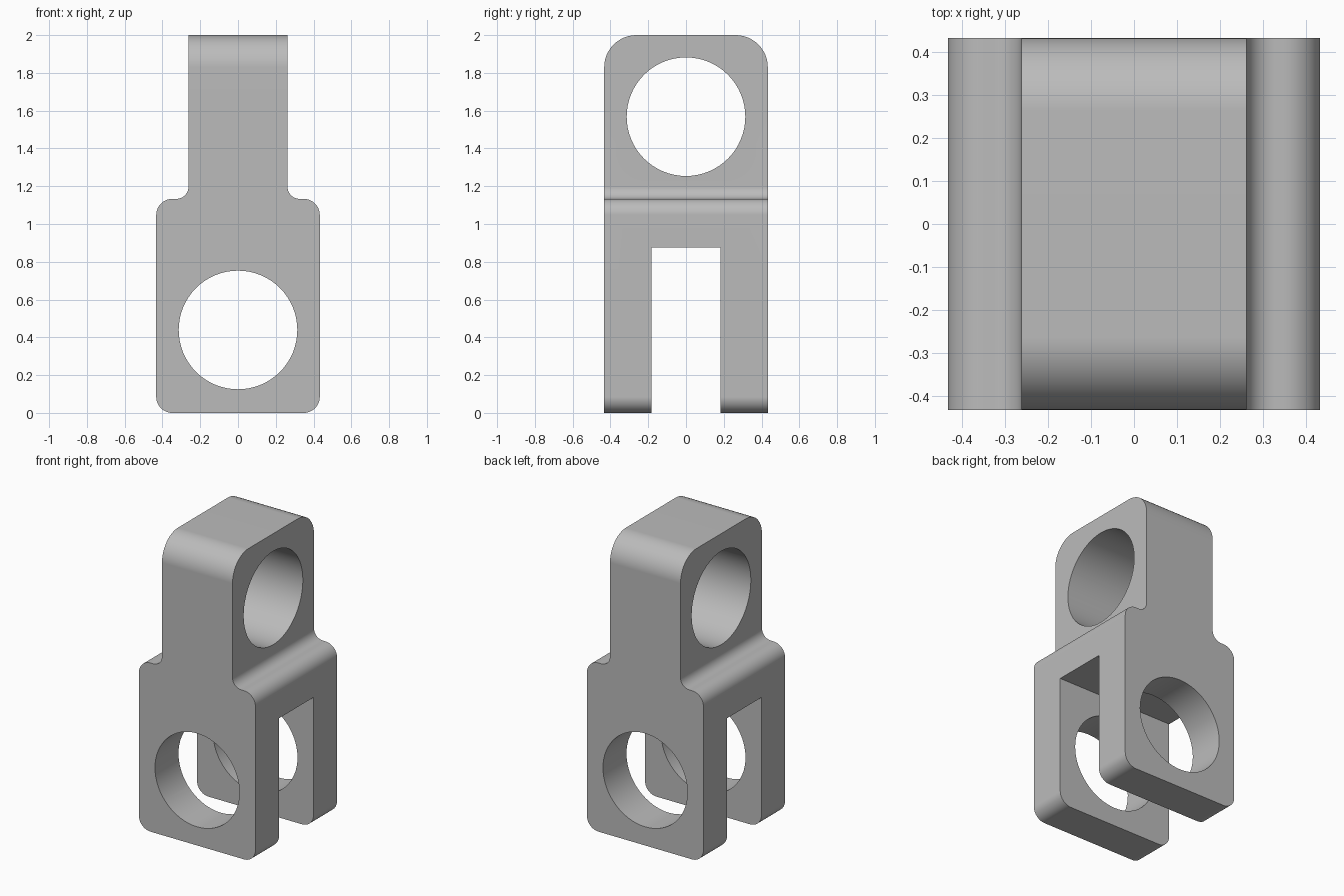
import bpy, bmesh, math
from mathutils import Vector

if "Cube" in bpy.data.objects:
    bpy.data.objects.remove(bpy.data.objects["Cube"])

HALF = 0.433          # half width and half depth of the clevis
NECK = 0.262          # half width of the upper eye block
SLOT = 0.183          # half width of the fork gap
HOLE = 0.314          # radius of both pin holes
STEPS = 12            # segments per rounded corner
REACH = 0.7           # half length of the rough extrusions

steel = bpy.data.materials.new("grey steel")
steel.use_nodes = True
steel.diffuse_color = (0.5, 0.5, 0.5, 1)
steel.node_tree.nodes["Principled BSDF"].inputs["Base Color"].default_value = (0.5, 0.5, 0.5, 1)


def mirrored(half):
    """Close a (across, height, radius) half outline across the centre line."""
    return half + [(-u, v, r) for u, v, r in reversed(half)]


def rounded(corners):
    """Turn right-angled corners with radii into outline points."""
    points = []
    for i, (u, v, r) in enumerate(corners):
        p = Vector((u, v))
        if not r:
            points.append(p)
            continue
        a = (Vector(corners[i - 1][:2]) - p).normalized()
        b = (Vector(corners[(i + 1) % len(corners)][:2]) - p).normalized()
        centre = p + (a + b) * r
        for k in range(STEPS + 1):
            t = math.pi / 2 * k / STEPS
            points.append(centre - (b * math.cos(t) + a * math.sin(t)) * r)
    return points


def circle(height, sides=64):
    angles = [2 * math.pi * k / sides for k in range(sides)]
    return [Vector((HOLE * math.cos(t), height + HOLE * math.sin(t))) for t in angles]


def extrude(name, points, axis):
    """Extrude an outline along x or y, centred on the origin."""
    bm = bmesh.new()
    if axis == "y":
        verts = [bm.verts.new((p.x, -REACH, p.y)) for p in points]
        travel = Vector((0, 2 * REACH, 0))
    else:
        verts = [bm.verts.new((-REACH, p.x, p.y)) for p in points]
        travel = Vector((2 * REACH, 0, 0))
    face = bm.faces.new(verts)
    result = bmesh.ops.extrude_face_region(bm, geom=[face], use_keep_orig=True)
    moved = [g for g in result["geom"] if isinstance(g, bmesh.types.BMVert)]
    bmesh.ops.translate(bm, verts=moved, vec=travel)
    bmesh.ops.recalc_face_normals(bm, faces=bm.faces)
    mesh = bpy.data.meshes.new(name)
    bm.to_mesh(mesh)
    bm.free()
    mesh.materials.append(steel)
    obj = bpy.data.objects.new(name, mesh)
    bpy.context.collection.objects.link(obj)
    return obj


def combine(target, tool, operation):
    """Apply a boolean and remove the tool."""
    mod = target.modifiers.new("shape", "BOOLEAN")
    mod.operation, mod.object, mod.solver = operation, tool, "EXACT"
    bpy.context.view_layer.objects.active = target
    bpy.ops.object.modifier_apply(modifier=mod.name)
    bpy.data.objects.remove(tool)


# Front outline: wide fork below, narrow eye block above, filleted shoulders
front = mirrored([(HALF, 0, 0.085), (HALF, 1.133, 0.085),
                  (NECK, 1.133, 0.065), (NECK, 2.2, 0)])
body = extrude("clevis_body", rounded(front), "y")

# Side outline: rounded top and the open fork gap
side = mirrored([(SLOT, 0.875, 0), (SLOT, -0.2, 0),
                 (HALF, -0.2, 0), (HALF, 2, 0.17)])
# The half outline meets its mirror at the top and across the gap roof
combine(body, extrude("side_shape", rounded(side), "x"), "INTERSECT")

# Pin holes: one through the fork, one through the eye
combine(body, extrude("fork_hole", circle(0.439), "y"), "DIFFERENCE")
combine(body, extrude("eye_hole", circle(1.568), "x"), "DIFFERENCE")

# Smooth rounds with crisp edges and flat broad faces
bpy.ops.object.select_all(action="DESELECT")
body.select_set(True)
bpy.context.view_layer.objects.active = body
bpy.ops.object.shade_smooth_by_angle(angle=math.radians(30))
normals = body.modifiers.new("flat broad faces", "WEIGHTED_NORMAL")
normals.keep_sharp = True
